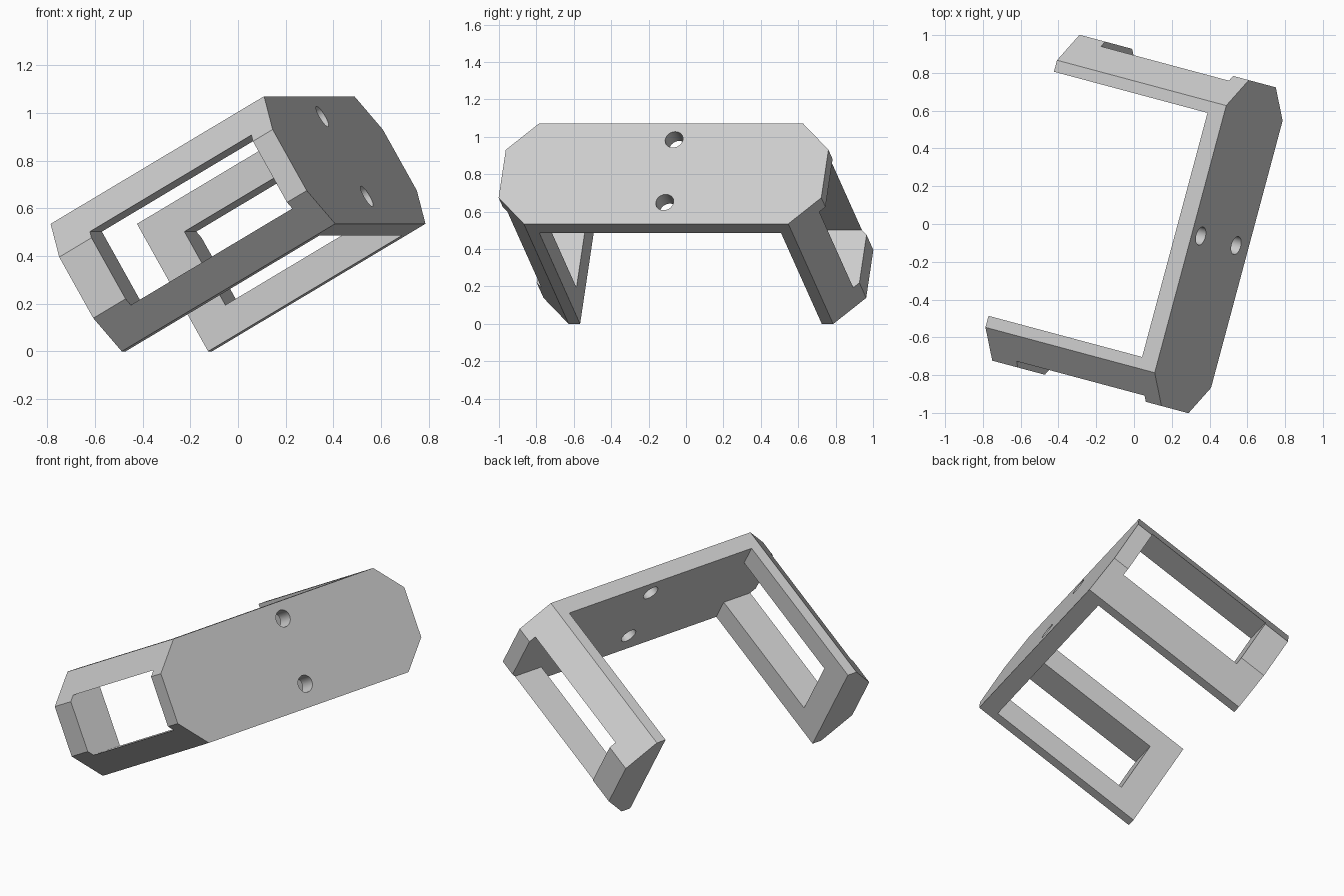
import bpy
import bmesh
from math import radians
from mathutils import Matrix, Vector

cube = bpy.data.objects.get("Cube")
if cube:
    bpy.data.objects.remove(cube, do_unlink=True)

# Bracket dimensions: x = plate normal, y = plate length, z = width
TIP, INNER, OUTER = -0.268, 0.704, 0.803
MID_Z, HALF_Z = 0.463, 0.309
HALF_Y, CHAMFER = 0.893, 0.161
ARM_INNER = 0.669
WINDOW_START, WINDOW_HALF = -0.106, 0.178

grey = bpy.data.materials.new("plain grey")
grey.use_nodes = True
colour = (0.6, 0.6, 0.6, 1)
grey.diffuse_color = colour
grey.node_tree.nodes["Principled BSDF"].inputs["Base Color"].default_value = colour


def make_object(name, bm):
    bmesh.ops.recalc_face_normals(bm, faces=bm.faces)
    mesh = bpy.data.meshes.new(name)
    bm.to_mesh(mesh)
    bm.free()
    mesh.materials.append(grey)
    obj = bpy.data.objects.new(name, mesh)
    bpy.context.collection.objects.link(obj)
    return obj


def box(name, low, high):
    low, high = Vector(low), Vector(high)
    bm = bmesh.new()
    bmesh.ops.create_cube(bm, size=1, matrix=Matrix.Translation((low + high) / 2)
                          @ Matrix.Diagonal((high - low).to_4d()))
    return make_object(name, bm)


def drill(name, y, z):
    bm = bmesh.new()
    bmesh.ops.create_cone(bm, cap_ends=True, segments=32, radius1=0.049, radius2=0.049,
                          depth=0.4, matrix=Matrix.Translation((OUTER, y, z))
                          @ Matrix.Rotation(radians(90), 4, 'Y'))
    return make_object(name, bm)


# Chamfered block, extruded from the arm tips to the outer plate face
bm = bmesh.new()
side = HALF_Z - CHAMFER
end = HALF_Y - CHAMFER
half = [(end, -HALF_Z), (HALF_Y, -side), (HALF_Y, side), (end, HALF_Z)]
outline = half + [(-y, z) for y, z in reversed(half)]
face = bm.faces.new([bm.verts.new((TIP, y, MID_Z + z)) for y, z in outline])
grown = bmesh.ops.extrude_face_region(bm, geom=[face], use_keep_orig=True)
moved = [g for g in grown["geom"] if isinstance(g, bmesh.types.BMVert)]
bmesh.ops.translate(bm, verts=moved, vec=(OUTER - TIP, 0, 0))
bracket = make_object("u_bracket", bm)

# Space between the arms, the arm windows and the two plate holes
cutters = [
    box("arm_gap", (-1, -ARM_INNER, -1), (INNER, ARM_INNER, 2)),
    box("arm_windows", (WINDOW_START, -2, MID_Z - WINDOW_HALF),
        (INNER, 2, MID_Z + WINDOW_HALF)),
    drill("upper_hole", 0.03, 0.674),
    drill("lower_hole", 0.03, 0.287),
]
bpy.context.view_layer.objects.active = bracket
for cutter in cutters:
    cutter.hide_render = True
    mod = bracket.modifiers.new(cutter.name, 'BOOLEAN')
    mod.operation = 'DIFFERENCE'
    mod.solver = 'EXACT'
    mod.object = cutter
    bpy.ops.object.modifier_apply(modifier=mod.name)
    bpy.data.objects.remove(cutter, do_unlink=True)

# Tilt the finished bracket into its pose
bracket.data.transform(Matrix.Rotation(radians(-15), 4, 'Z') @ Matrix.Rotation(radians(-30), 4, 'Y'))
bpy.ops.object.select_all(action='DESELECT')
bracket.select_set(True)
bpy.ops.object.shade_smooth_by_angle(angle=radians(25))
